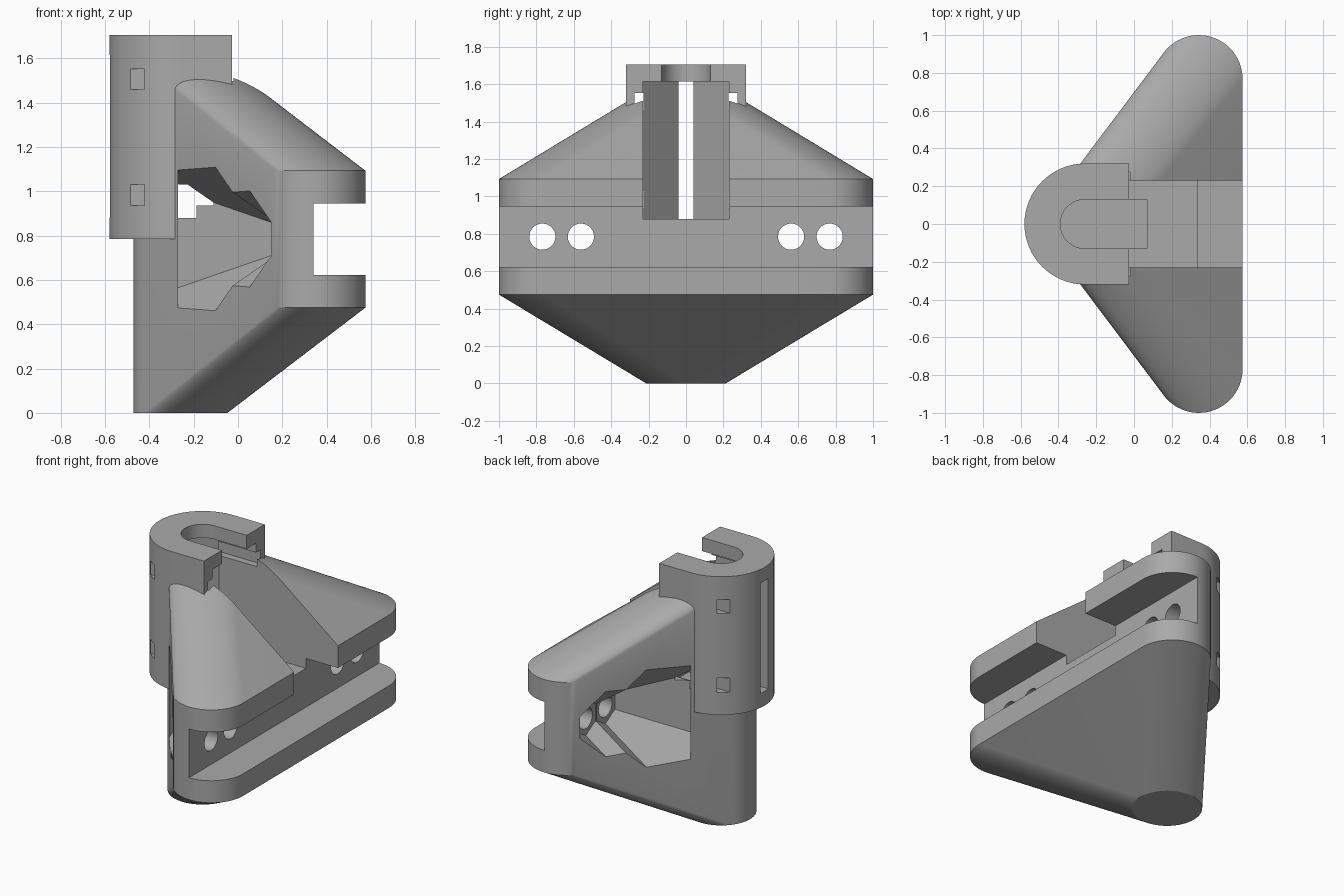
import bpy, bmesh
from math import cos, sin, pi, radians

cube = bpy.data.objects.get("Cube")
if cube:
    bpy.data.objects.remove(cube, do_unlink=True)

grey = bpy.data.materials.new("plain_grey")
grey.use_nodes = True
colour = (0.4, 0.4, 0.4, 1)
grey.diffuse_color = colour
grey.node_tree.nodes["Principled BSDF"].inputs["Base Color"].default_value = colour

HUB = -0.26    # x of the vertical rod axis
MID = 0.785    # height of the rail slot and bolts


def hull(name, points):
    """Solid wrapped around a cloud of points."""
    bm = bmesh.new()
    for p in points:
        bm.verts.new(p)
    out = bmesh.ops.convex_hull(bm, input=bm.verts)
    junk = {g for g in out["geom_interior"] + out["geom_unused"] if isinstance(g, bmesh.types.BMVert)}
    bmesh.ops.delete(bm, geom=list(junk), context="VERTS")
    bmesh.ops.dissolve_limit(bm, angle_limit=radians(0.1), verts=bm.verts, edges=bm.edges)
    bmesh.ops.recalc_face_normals(bm, faces=bm.faces)
    mesh = bpy.data.meshes.new(name)
    bm.to_mesh(mesh)
    bm.free()
    mesh.materials.append(grey)
    obj = bpy.data.objects.new(name, mesh)
    bpy.context.collection.objects.link(obj)
    return obj


def ring(x, y, z, r, n=64):
    return [(x + r * cos(2 * pi * i / n), y + r * sin(2 * pi * i / n), z) for i in range(n)]


def ring_x(x, y, z, r, n):
    return [(x, y + r * sin(2 * pi * i / n), z + r * cos(2 * pi * i / n)) for i in range(n)]


def box(name, x0, x1, y0, y1, z0, z1):
    return hull(name, [(x, y, z) for x in (x0, x1) for y in (y0, y1) for z in (z0, z1)])


def u_block(name, r, x_end, z0, z1):
    """Half-round bar, square at its +x end."""
    pts = []
    for z in (z0, z1):
        pts += [p for p in ring(HUB, 0, z, r) if p[0] < HUB + 0.001]
        pts += [(x_end, -r, z), (x_end, r, z)]
    return hull(name, pts)


def combine(target, tool, operation="DIFFERENCE"):
    mod = target.modifiers.new(tool.name, "BOOLEAN")
    mod.operation = operation
    mod.solver = "EXACT"
    mod.object = tool
    bpy.context.view_layer.objects.active = target
    bpy.ops.object.modifier_apply(modifier=mod.name)
    bpy.data.objects.remove(tool, do_unlink=True)


# Tapered body: small discs at top and bottom, wide rounded bar between
points = ring(HUB, 0, 0, 0.212) + ring(HUB, 0, 2 * MID, 0.212)
for side in (-1, 1):
    for z in (0.475, 1.093):
        points += ring(0.343, side * 0.768, z, 0.232)
body = hull("bracket_body", points)

# Upright holder with a rounded back
combine(body, u_block("holder", 0.32, -0.027, MID, 1.705), "UNION")

# Pocket with angled back, rear slit and rod clearances
pocket = [(x, s * y, z) for x, y in ((-0.49, 0.04), (-0.30, 0.23), (0.7, 0.23))
          for s in (-1, 1) for z in (0.88, 1.615)]
combine(body, hull("pocket", pocket))
combine(body, box("rear_slit", -0.7, -0.4, -0.04, 0.04, 0.88, 1.615))
combine(body, u_block("upper_rod_slot", 0.13, 0.07, 1.5, 1.8))
combine(body, u_block("lower_rod_slot", 0.13, 0.07, MID, 0.95))

# Rail slot along the wide side
combine(body, box("rail_slot", 0.34, 0.8, -1.2, 1.2, 0.622, 0.945))

for side in (-1, 1):
    # Strap tunnels
    for z0, z1 in ((0.935, 1.03), (1.46, 1.552)):
        y0, y1 = sorted((side * 0.228, side * 0.276))
        combine(body, box("strap_tunnel", -0.7, -0.02, y0, y1, z0, z1))
    # Flared hexagonal nut recesses and bolt holes
    for y in (0.562, 0.768):
        recess = ring_x(-0.27, side * y, MID, 0.44, 6) + ring_x(0.2, side * y, MID, 0.115, 6)
        combine(body, hull("nut_recess", recess))
        bolt = ring_x(0.15, side * y, MID, 0.07, 32) + ring_x(0.5, side * y, MID, 0.07, 32)
        combine(body, hull("bolt_hole", bolt))

bpy.ops.object.select_all(action="DESELECT")
body.select_set(True)
bpy.context.view_layer.objects.active = body
bpy.ops.object.shade_smooth_by_angle(angle=radians(20))
